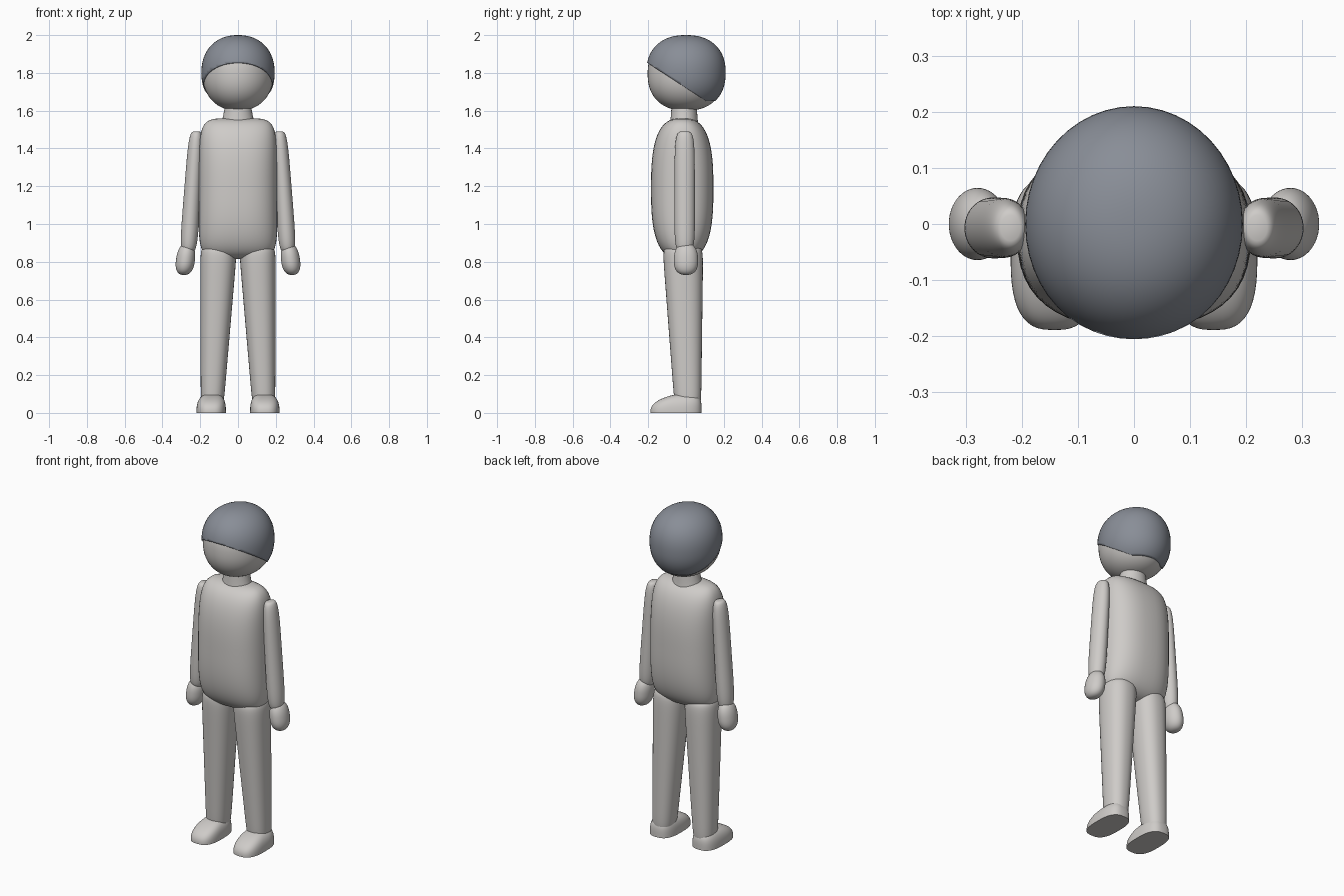
import bpy, bmesh, math
from mathutils import Vector

cube = bpy.data.objects.get("Cube")
if cube:
    bpy.data.objects.remove(cube, do_unlink=True)


def material(name, rgb):
    mat = bpy.data.materials.new(name)
    mat.use_nodes = True
    mat.diffuse_color = (*rgb, 1)
    shader = mat.node_tree.nodes["Principled BSDF"]
    shader.inputs["Base Color"].default_value = (*rgb, 1)
    return mat


skin = material("pale grey", (0.62, 0.6, 0.58))
slate = material("slate grey", (0.25, 0.27, 0.31))


def signed_power(value, exponent):
    return math.copysign(abs(value) ** exponent, value)


def rounded(u, power):
    """Superellipse half width: full in the middle, closing at both ends."""
    return max(0, 1 - abs(u) ** power) ** (1 / power)


def solid(low, high, power_x, power_y, square=2, dome=False, ease=1, sides=48, steps=40):
    """Rounded body from low to high, each given as x, y, z, half width, half depth."""
    bm = bmesh.new()
    low, high = Vector(low), Vector(high)
    start = 0 if dome else -1
    loops = []
    for i in range(steps + 1):
        u = math.sin(math.pi / 2 * (start + (1 - start) * i / steps))
        t = (u - start) / (1 - start)
        x, y, _, wide, deep = low.lerp(high, t ** ease)
        z = low[2] + (high[2] - low[2]) * t
        wide *= rounded(u, power_x)
        deep *= rounded(u, power_y)
        loop = []
        for k in range(sides):
            angle = math.tau * k / sides
            loop.append(bm.verts.new((
                x + wide * signed_power(math.cos(angle), 2 / square),
                y + deep * signed_power(math.sin(angle), 2 / square),
                z)))
        loops.append(loop)
    for lower, upper in zip(loops, loops[1:]):
        for k in range(sides):
            n = (k + 1) % sides
            bm.faces.new((lower[k], lower[n], upper[n], upper[k]))
    if dome:
        bm.faces.new(reversed(loops[0]))
    bmesh.ops.remove_doubles(bm, verts=bm.verts, dist=1e-5)
    return bm


def finish(name, bm, mat):
    mesh = bpy.data.meshes.new(name)
    bm.to_mesh(mesh)
    bm.free()
    mesh.materials.append(mat)
    ob = bpy.data.objects.new(name, mesh)
    bpy.context.collection.objects.link(ob)
    bpy.ops.object.select_all(action='DESELECT')
    ob.select_set(True)
    bpy.context.view_layer.objects.active = ob
    bpy.ops.object.shade_smooth_by_angle(angle=math.radians(50))
    return ob


def pair(name, *shape, **options):
    """Left part, and its mirror image on the right."""
    finish("left_" + name, solid(*shape, **options), skin)
    bm = solid(*shape, **options)
    bmesh.ops.scale(bm, vec=(-1, 1, 1), verts=bm.verts)
    bmesh.ops.reverse_faces(bm, faces=bm.faces)
    finish("right_" + name, bm, skin)


# torso: boxy from the front, barrel-shaped from the side
finish("torso", solid((0, -0.02, 0.815, 0.21, 0.165), (0, -0.02, 1.56, 0.205, 0.165),
                      power_x=6, power_y=2.8, square=2.5), skin)

# neck flaring into the shoulders
finish("neck", solid((0, -0.01, 1.5, 0.13, 0.09), (0, -0.01, 1.66, 0.065, 0.065),
                     power_x=30, power_y=30, ease=0.3), skin)

# head
finish("head", solid((0, 0, 1.6, 0.187, 0.203), (0, 0, 1.99, 0.187, 0.203),
                     power_x=2.2, power_y=2.3), skin)

# hair cap, trimmed by a sloping hairline and a level nape
hair = solid((0, 0, 1.6, 0.194, 0.21), (0, 0, 2, 0.194, 0.21), power_x=2.2, power_y=2.3)
for point, normal in (((0, -0.2, 1.85), (0, 0.65, 1)), ((0, 0, 1.65), (0, 0, 1))):
    bmesh.ops.bisect_plane(hair, geom=hair.verts[:] + hair.edges[:] + hair.faces[:],
                           plane_co=point, plane_no=normal, clear_inner=True)
cap = finish("hair", hair, slate)
shell = cap.modifiers.new("thickness", 'SOLIDIFY')
shell.thickness = 0.01
shell.offset = -1

# limbs
pair("arm", (0.263, -0.007, 0.85, 0.048, 0.055), (0.22, -0.007, 1.49, 0.04, 0.053),
     power_x=5, power_y=5)
pair("hand", (0.287, 0, 0.73, 0.053, 0.068), (0.268, 0, 0.9, 0.047, 0.06),
     power_x=2.4, power_y=2.4)
pair("leg", (0.137, 0.01, 0.03, 0.06, 0.07), (0.102, -0.017, 0.88, 0.098, 0.108),
     power_x=12, power_y=12, square=2.3)
pair("foot", (0.142, -0.053, 0, 0.078, 0.136), (0.138, 0, 0.1, 0.062, 0.085),
     power_x=4, power_y=4, square=2.8, dome=True, ease=2.5)
